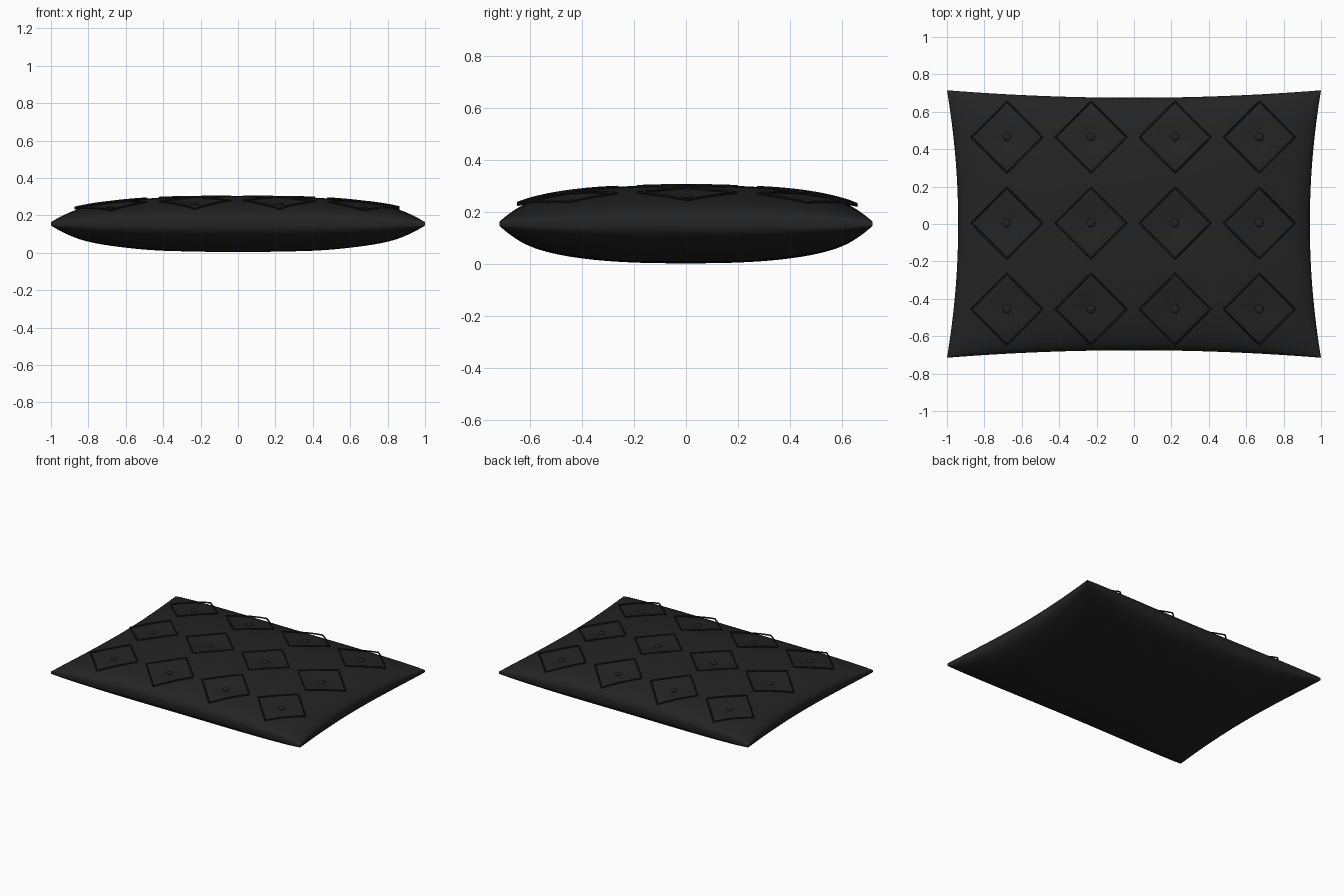
import bpy, bmesh, math

cube = bpy.data.objects.get("Cube")
if cube:
    bpy.data.objects.remove(cube, do_unlink=True)

MID = 0.155                      # height of the seam
COLUMNS = (-0.68, -0.23, 0.22, 0.67)
ROWS = (-0.455, 0.005, 0.465)
DIAMOND = 0.19                   # half diagonal of a stitched diamond


def make_material(name, value):
    mat = bpy.data.materials.new(name)
    mat.use_nodes = True
    colour = (value, value, value, 1)
    mat.diffuse_color = colour
    mat.node_tree.nodes["Principled BSDF"].inputs["Base Color"].default_value = colour
    return mat


fabric = make_material("black fabric", 0.017)
trim = make_material("dark trim", 0.012)


def puff(t):
    return max(0.0, 1 - abs(t) ** 2.5) ** 0.45


def to_uv(x, y):
    return x / (0.94 + 0.06 * (y / 0.69) ** 2), y / (0.675 + 0.04 * x * x)


def dimple(x, y):
    return sum(math.exp(-((x - cx) ** 2 + (y - cy) ** 2) / 0.008)
               for cx in COLUMNS for cy in ROWS)


def swell(x, y, u, v, depth):
    return 0.008 + 0.14 * puff(u) * puff(v) - depth * dimple(x, y) * puff(u) * puff(v)


def smooth(obj):
    bpy.ops.object.select_all(action='DESELECT')
    obj.select_set(True)
    bpy.context.view_layer.objects.active = obj
    bpy.ops.object.shade_smooth_by_angle(angle=math.radians(40))


def add_mesh(name, bm, mat):
    mesh = bpy.data.meshes.new(name)
    bm.to_mesh(mesh)
    bm.free()
    mesh.materials.append(mat)
    obj = bpy.data.objects.new(name, mesh)
    bpy.context.collection.objects.link(obj)
    smooth(obj)
    return obj


# Cushion: a sheet extruded into two skins, pinched at the corners and puffed
bm = bmesh.new()
bmesh.ops.create_grid(bm, x_segments=90, y_segments=70, size=1)
extruded = bmesh.ops.extrude_face_region(bm, geom=bm.faces[:])["geom"]
upper = {e for e in extruded if isinstance(e, bmesh.types.BMVert)}
for vert in bm.verts:
    u, v = (math.sin(c * math.pi / 2) for c in vert.co.xy)
    x, y = u * (0.94 + 0.06 * v * v), v * (0.675 + 0.04 * u * u)
    if vert in upper:
        z = MID + swell(x, y, u, v, 0.02)
    else:
        z = MID - swell(x, y, u, v, 0.008) - 0.004 * puff(u) * puff(v)
    vert.co = (x, y, z)
bmesh.ops.recalc_face_normals(bm, faces=bm.faces[:])
add_mesh("cushion", bm, fabric)


# Diamond cords that float slightly over the top
def cord_point(x, y):
    u, v = to_uv(x, y)
    return x, y, MID + 0.148 * puff(0.93 * u) * puff(0.93 * v)


def add_diamond(cx, cy, steps=10):
    curve = bpy.data.curves.new("diamond_cord", 'CURVE')
    curve.dimensions = '3D'
    curve.bevel_depth = 0.005
    curve.bevel_resolution = 1
    spline = curve.splines.new('POLY')
    spline.points.add(4 * steps - 1)
    spline.use_cyclic_u = True
    corners = ((1, 0), (0, 1), (-1, 0), (0, -1))
    for i, point in enumerate(spline.points):
        side, t = i // steps, (i % steps) / steps
        a, b = corners[side], corners[(side + 1) % 4]
        x = cx + DIAMOND * (a[0] * (1 - t) + b[0] * t)
        y = cy + DIAMOND * (a[1] * (1 - t) + b[1] * t)
        point.co = (*cord_point(x, y), 1)
    curve.materials.append(trim)
    obj = bpy.data.objects.new("diamond_cord", curve)
    bpy.context.collection.objects.link(obj)
    bpy.ops.object.select_all(action='DESELECT')
    obj.select_set(True)
    bpy.context.view_layer.objects.active = obj
    bpy.ops.object.convert(target='MESH')
    smooth(bpy.context.view_layer.objects.active)


# Flattened button at the bottom of each dimple
def add_button(cx, cy):
    bm = bmesh.new()
    bmesh.ops.create_uvsphere(bm, u_segments=16, v_segments=8, radius=0.022)
    bmesh.ops.scale(bm, vec=(1, 1, 0.4), verts=bm.verts[:])
    obj = add_mesh("button", bm, fabric)
    obj.location = (cx, cy, MID + swell(cx, cy, *to_uv(cx, cy), 0.02) + 0.002)


for cx in COLUMNS:
    for cy in ROWS:
        add_diamond(cx, cy)
        add_button(cx, cy)
